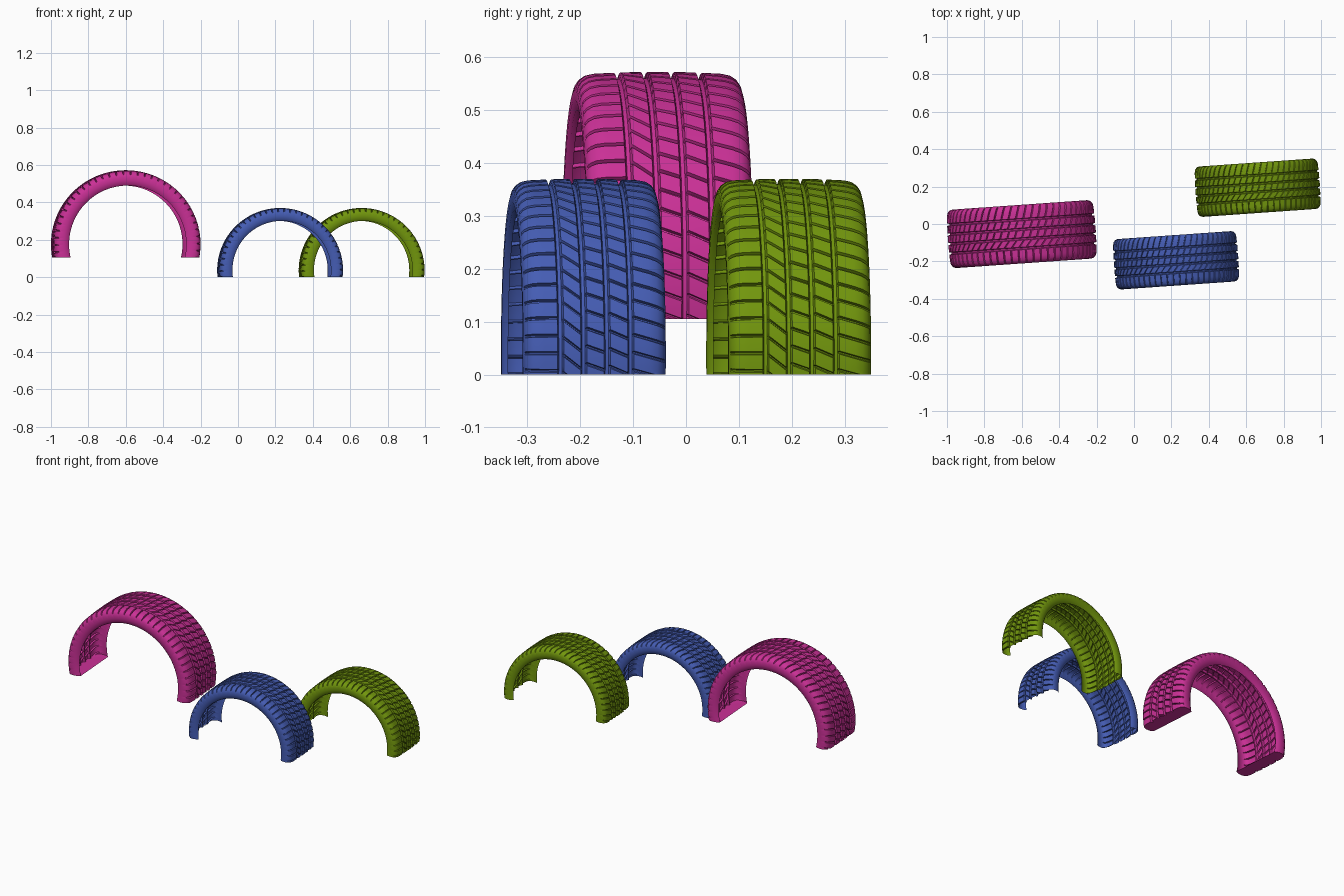
import bpy
import bmesh
import math
from mathutils import Vector

if "Cube" in bpy.data.objects:
    bpy.data.objects.remove(bpy.data.objects["Cube"], do_unlink=True)

RADIUS = 0.333                       # reference tyre radius
GROOVES = (-0.066, -0.022, 0.022, 0.067)
GROOVE_DEPTH = 0.010
SIPE_DEPTH = 0.007
PITCHES = 62                         # tread blocks around a full turn

# Rounded half section: (distance from centre plane, radius)
SHOULDER = [(0.124, 0.264), (0.131, 0.272), (0.135, 0.288), (0.135, 0.303),
            (0.132, 0.314), (0.127, 0.321), (0.118, 0.327), (0.104, 0.330)]
# Sweep of the cross cuts over the tread width
SWEEP = [(-0.07, 0), (-0.06, -0.004), (-0.027, -0.03), (-0.017, -0.02),
         (0.017, -0.032), (0.027, -0.025), (0.062, -0.04), (0.072, -0.032),
         (0.135, -0.05)]


def lerp_table(table, x):
    if x <= table[0][0]:
        return table[0][1]
    for (x0, v0), (x1, v1) in zip(table, table[1:]):
        if x <= x1:
            return v0 + (v1 - v0) * (x - x0) / (x1 - x0)
    return table[-1][1]


def crown(y):
    return RADIUS - 0.28 * y * y


def section():
    """Points (y, radius, cross cut depth) from one bead to the other."""
    def side(sign):
        return [(sign * y, r, SIPE_DEPTH if r > 0.318 else
                 SIPE_DEPTH * 0.5 if r > 0.31 else 0) for y, r in SHOULDER]
    pts = side(-1)
    left = -0.104
    for g in GROOVES + (0.104,):
        for i in range(1, 4):        # rib between two grooves
            y = left + (g - 0.006 - left) * i / 4
            pts.append((y, crown(y), SIPE_DEPTH))
        if g in GROOVES:
            for dy, depth in ((-0.006, 0), (-0.003, GROOVE_DEPTH),
                              (0.003, GROOVE_DEPTH), (0.006, 0)):
                pts.append((g + dy, crown(g + dy) - depth,
                            0 if depth else SIPE_DEPTH))
        left = g + 0.006
    return pts + side(1)[::-1]


def material(name, color):
    mat = bpy.data.materials.new(name)
    mat.use_nodes = True
    mat.diffuse_color = (*color, 1)
    bsdf = next(n for n in mat.node_tree.nodes if n.type == 'BSDF_PRINCIPLED')
    bsdf.inputs["Base Color"].default_value = (*color, 1)
    return mat


def half_tyre(name, mat, centre, radius, width, floor, capped):
    pts = section()
    scale = radius / RADIUS
    step = math.tau / PITCHES
    # Each pitch: a narrow cross cut followed by a tread block
    pattern = ((0, 0), (0.06, 1), (0.13, 1), (0.19, 0), (0.46, 0), (0.73, 0))
    first = -math.ceil(0.7 / step)
    last = math.ceil((math.pi + 0.7) / step)
    bm = bmesh.new()
    rows = []
    for k in range(first, last):
        for frac, cut in pattern:
            row = []
            for y, r, sipe in pts:
                a = (k + frac) * step + lerp_table(SWEEP, y) / RADIUS
                rr = (r - cut * sipe) * scale
                row.append(bm.verts.new((rr * math.cos(a), y * width,
                                         rr * math.sin(a))))
            rows.append(row)
    for r0, r1 in zip(rows, rows[1:]):
        for i in range(len(pts) - 1):
            bm.faces.new((r0[i], r0[i + 1], r1[i + 1], r1[i]))

    # Trim both legs level
    geom = bm.verts[:] + bm.edges[:] + bm.faces[:]
    cut = bmesh.ops.bisect_plane(bm, geom=geom, dist=1e-6,
                                 plane_co=(0, 0, floor - centre[2]),
                                 plane_no=(0, 0, 1), clear_inner=True)
    if capped:
        edges = [e for e in cut["geom_cut"] if isinstance(e, bmesh.types.BMEdge)]
        for sign in (-1, 1):
            leg = [e for e in edges if e.verts[0].co.x * sign > 0]
            verts = {v for e in leg for v in e.verts}
            ends = [v for v in verts if sum(v in e.verts for e in leg) == 1]
            if len(ends) == 2:
                leg.append(bm.edges.new(ends))
                bmesh.ops.triangle_fill(bm, edges=leg, use_beauty=True,
                                        normal=Vector((0, 0, -1)))
    mesh = bpy.data.meshes.new(name)
    bm.to_mesh(mesh)
    bm.free()
    mesh.materials.append(mat)
    obj = bpy.data.objects.new(name, mesh)
    bpy.context.collection.objects.link(obj)
    obj.location = centre
    obj.rotation_euler.z = math.radians(4)
    bpy.ops.object.select_all(action='DESELECT')
    obj.select_set(True)
    bpy.context.view_layer.objects.active = obj
    bpy.ops.object.shade_smooth_by_angle(angle=math.radians(35))


pink = material("magenta", (0.60, 0.03, 0.31))
blue = material("blue", (0.06, 0.11, 0.46))
green = material("olive green", (0.17, 0.31, 0.004))

half_tyre("large_half_tyre", pink, (-0.6, -0.054, 0.176), 0.396, 1.16, 0.105, True)
half_tyre("front_half_tyre", blue, (0.225, -0.194, 0.037), 0.333, 1.0, 0.0, False)
half_tyre("rear_half_tyre", green, (0.661, 0.194, 0.037), 0.333, 1.0, 0.0, False)
